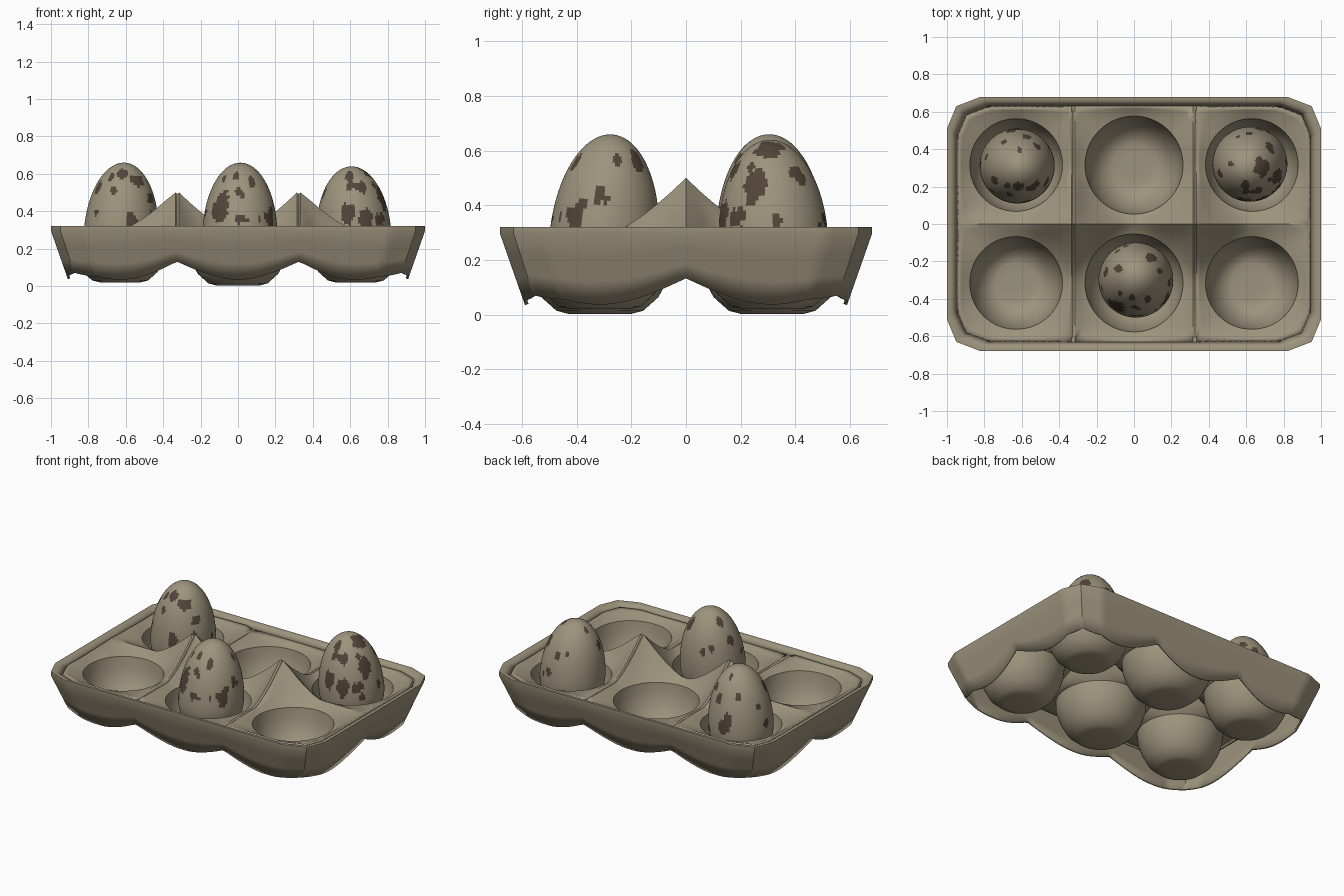
import bpy, bmesh, math, random
from math import sin, cos, pi, hypot, radians
from mathutils import Vector, noise

cube = bpy.data.objects.get("Cube")
if cube:
    bpy.data.objects.remove(cube, do_unlink=True)


def material(name, rgb):
    m = bpy.data.materials.new(name)
    m.use_nodes = True
    m.diffuse_color = (*rgb, 1)
    m.node_tree.nodes["Principled BSDF"].inputs["Base Color"].default_value = (*rgb, 1)
    return m


TAN = material("tan", (0.34, 0.295, 0.205))
BROWN = material("dark_brown", (0.085, 0.06, 0.04))


def finish(name, bm, mats, thickness=0):
    bmesh.ops.remove_doubles(bm, verts=bm.verts, dist=0.0005)
    mesh = bpy.data.meshes.new(name)
    bm.to_mesh(mesh)
    bm.free()
    for m in mats:
        mesh.materials.append(m)
    ob = bpy.data.objects.new(name, mesh)
    bpy.context.collection.objects.link(ob)
    if thickness:
        mod = ob.modifiers.new("shell", "SOLIDIFY")
        mod.thickness = thickness
        mod.offset = -1
    bpy.ops.object.select_all(action="DESELECT")
    ob.select_set(True)
    bpy.context.view_layer.objects.active = ob
    bpy.ops.object.shade_smooth_by_angle(angle=radians(32))
    return ob


def loft(bm, loops):
    """Join closed loops of points with quads."""
    rings = [[bm.verts.new(p) for p in loop] for loop in loops]
    for a, b in zip(rings, rings[1:]):
        for i in range(len(a)):
            j = (i + 1) % len(a)
            bm.faces.new((a[i], b[i], b[j], a[j]))
    return rings


# Shared layout: six square cells and a rectangle with faceted corners
CELL, HALF = 0.63, 0.315
INNER = (0.945, 0.63)
LIP_Z = 0.29
CORNER = [(1, 0.51), (0.95, 0.63), (0.82, 0.68)]
CENTRES = [(x * CELL, y * HALF) for x in (-1, 0, 1) for y in (-1, 1)]

# Inner corner facets as half planes (normal, limit)
scaled = [Vector((x * INNER[0], y * INNER[1] / 0.68)) for x, y in CORNER]
FACETS = []
for a, b in zip(scaled, scaled[1:]):
    n = Vector((b.y - a.y, a.x - b.x)).normalized()
    FACETS += [(Vector((n.x * sx, n.y * sy)), n.dot(a)) for sx in (-1, 1) for sy in (-1, 1)]


def ridge_height(p):
    d = min(hypot(p.x - s * HALF, p.y) for s in (-1, 1))
    return LIP_Z + 0.21 * max(0, 1 - d / 0.3) ** 1.4


# Cups with ridges and two peaks between them
CUP = [(0.05, 0.02), (0.11, 0.02), (0.15, 0.03), (0.2, 0.075),
       (0.235, 0.14), (0.255, 0.2), (0.262, 0.26)]
SEG = 64
bm = bmesh.new()
for cx, cy in CENTRES:
    c = Vector((cx, cy))
    dirs = [Vector((cos(2 * pi * i / SEG), sin(2 * pi * i / SEG))) for i in range(SEG)]
    loops = [[(cx + r * d.x, cy + r * d.y, z) for d in dirs] for r, z in CUP]
    edge = []
    for d in dirs:
        reach = HALF / max(abs(d.x), abs(d.y))
        for n, limit in FACETS:
            if n.dot(d) > 0.01:
                reach = min(reach, (limit - n.dot(c)) / n.dot(d))
        edge.append(c + d * reach)
    r, z = CUP[-1]
    for t in (0.25, 0.5, 0.75, 1):
        loop = []
        for d, e in zip(dirs, edge):
            p = (c + d * r).lerp(e, t)
            loop.append((p.x, p.y, z + (ridge_height(e) - z) * t ** 1.2))
        loops.append(loop)
    rings = loft(bm, loops)
    bm.faces.new(rings[0])
bmesh.ops.recalc_face_normals(bm, faces=bm.faces)
if max(bm.faces, key=lambda f: f.calc_area()).normal.z < 0:
    bmesh.ops.reverse_faces(bm, faces=bm.faces)
finish("tray_cups", bm, [TAN], 0.018)

# Rim and scalloped skirt
corners = []
for sx, sy in ((1, 1), (-1, 1), (-1, -1), (1, -1)):
    pts = [(x * sx, y * sy) for x, y in CORNER]
    corners += pts if sx * sy > 0 else pts[::-1]
outline = []
for i, a in enumerate(corners):
    a, b = Vector(a), Vector(corners[(i + 1) % len(corners)])
    steps = max(4, round((b - a).length / 0.03))
    outline += [a.lerp(b, k / steps) for k in range(steps)]


def rim_loop(hx, hy, z):
    return [(p.x * hx, p.y * hy / 0.68, z) for p in outline]


def skirt_point(p, t):
    low = Vector((p.x * 0.91, p.y * 0.59 / 0.68))
    d = min(hypot(low.x - x, low.y - y) for x, y in CENTRES)
    bottom = 0.035 + 0.095 * max(0, d - 0.277) / 0.14
    z = 0.295 + (bottom - 0.295) * t
    inset = (0.295 - z) * 0.35
    return (p.x * (1 - inset), p.y * (1 - inset / 0.68), z)


loops = [rim_loop(*INNER, LIP_Z), rim_loop(0.965, 0.648, 0.312),
         rim_loop(0.98, 0.662, 0.32), rim_loop(1, 0.68, 0.32)]
loops += [[skirt_point(p, t) for p in outline] for t in (0, 0.33, 0.67, 1)]
bm = bmesh.new()
loft(bm, loops)
bm.normal_update()
if sum(f.normal.z for f in bm.faces if f.calc_center_median().z > 0.3) < 0:
    bmesh.ops.reverse_faces(bm, faces=bm.faces)
finish("rim_and_skirt", bm, [TAN], 0.014)


# Speckled eggs: spots are (azimuth in degrees, height, half width, half height)
def egg(name, x, y, top, tilt, spots, seed):
    random.seed(seed)
    spots = list(spots)
    for _ in range(16):
        s = random.uniform(0.012, 0.024)
        spots.append((random.uniform(0, 360), random.uniform(0.25, 0.62), s, s * 1.3))
    wide, seg, rows = 0.27, 96, 64
    bm = bmesh.new()
    loops = []
    for k in range(rows + 1):
        a = -pi / 2 + pi * k / rows
        h = (top - wide) if a > 0 else 0.23
        r = 0.2 * max(cos(a), 0.0001)
        loops.append([(r * cos(2 * pi * i / seg), r * sin(2 * pi * i / seg), h * sin(a))
                      for i in range(seg)])
    loft(bm, loops)
    bmesh.ops.remove_doubles(bm, verts=bm.verts, dist=0.0005)
    bmesh.ops.recalc_face_normals(bm, faces=bm.faces)
    for f in bm.faces:
        c = f.calc_center_median()
        az, r = math.atan2(c.y, c.x), hypot(c.x, c.y)
        wobble = 0.45 * noise.noise(c * 28 + Vector((seed, 0, 0)))
        for sa, sz, w, h in spots:
            turn = (az - radians(sa) + pi) % (2 * pi) - pi
            if hypot(turn * r / w, (c.z + wide - sz) / h) + wobble < 1:
                f.material_index = 1
                break
    ob = finish(name, bm, [TAN, BROWN])
    ob.location = (x, y, wide)
    ob.rotation_euler = (*tilt, 0)


egg("front_egg", 0.01, -0.3, 0.66, (-0.08, 0.01),
    [(-125, 0.41, 0.05, 0.09), (-36, 0.35, 0.04, 0.05), (50, 0.57, 0.03, 0.04),
     (-9, 0.44, 0.02, 0.03), (-90, 0.34, 0.04, 0.02), (-65, 0.55, 0.02, 0.03)], 3)
egg("back_right_egg", 0.62, 0.32, 0.64, (0.05, -0.05),
    [(-98, 0.4, 0.035, 0.06), (-68, 0.36, 0.04, 0.06), (-68, 0.53, 0.04, 0.03),
     (-20, 0.47, 0.04, 0.06), (0, 0.6, 0.05, 0.03), (40, 0.5, 0.03, 0.04)], 5)
egg("back_left_egg", -0.625, 0.31, 0.66, (0.02, 0.05),
    [(-95, 0.6, 0.035, 0.025), (-55, 0.57, 0.045, 0.03), (-110, 0.51, 0.02, 0.02),
     (95, 0.32, 0.045, 0.05), (-30, 0.48, 0.03, 0.03), (-75, 0.35, 0.03, 0.05)], 8)
